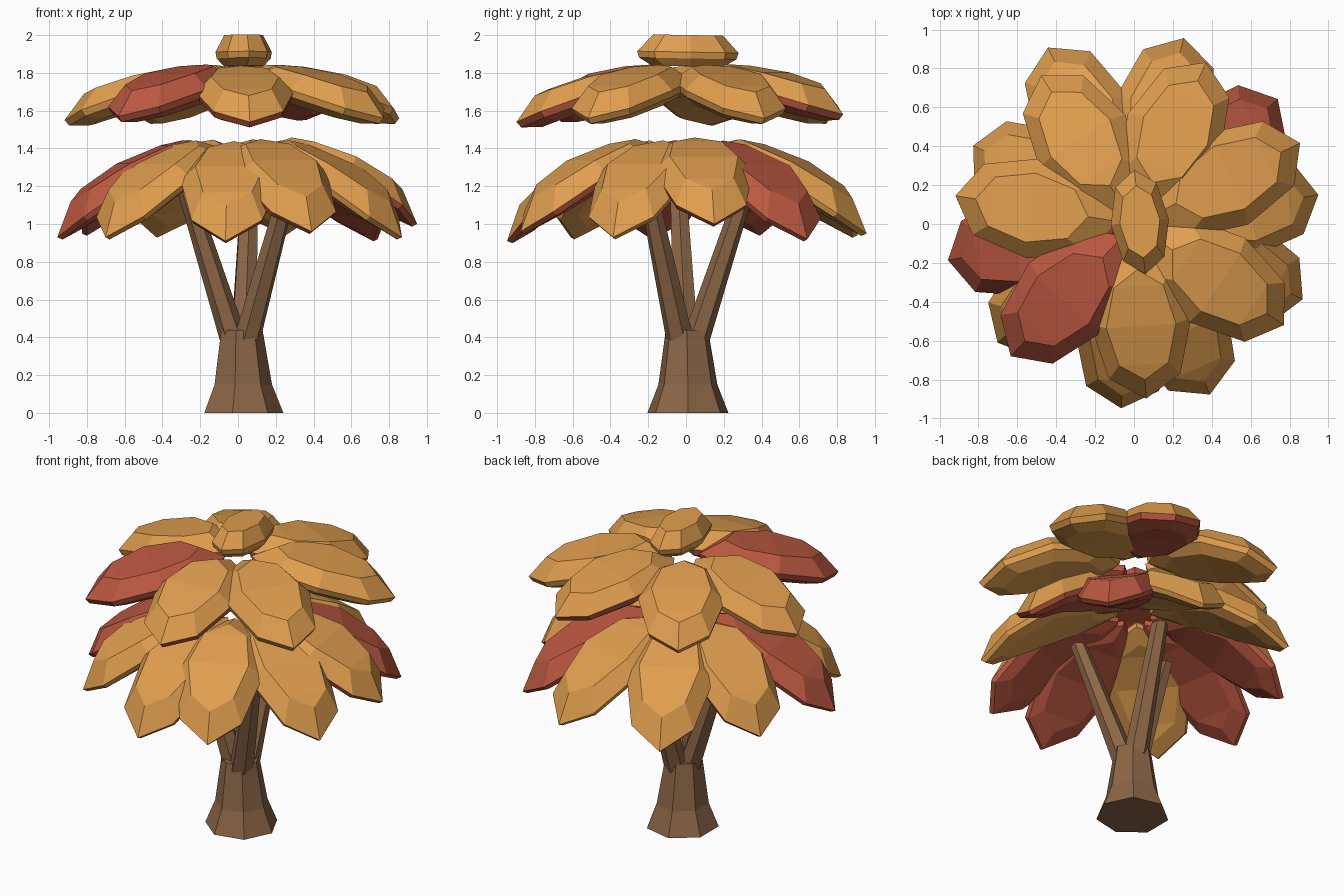
import bpy, bmesh, math
from mathutils import Vector

if "Cube" in bpy.data.objects:
    bpy.data.objects.remove(bpy.data.objects["Cube"])


def material(name, rgb):
    m = bpy.data.materials.new(name)
    m.diffuse_color = (*rgb, 1.0)
    m.use_nodes = True
    m.node_tree.nodes["Principled BSDF"].inputs["Base Color"].default_value = m.diffuse_color
    return m


ORANGE = material("autumn orange", (0.74, 0.34, 0.077))
RED = material("autumn red", (0.50, 0.098, 0.052))
BARK = material("brown bark", (0.262, 0.133, 0.062))


def finish(name, bm, mats):
    bmesh.ops.recalc_face_normals(bm, faces=bm.faces[:])
    me = bpy.data.meshes.new(name)
    bm.to_mesh(me)
    bm.free()
    for m in mats:
        me.materials.append(m)
    ob = bpy.data.objects.new(name, me)
    bpy.context.collection.objects.link(ob)
    return ob


def bridge(bm, a, b, mat=0):
    n = len(a)
    for i in range(n):
        j = (i + 1) % n
        bm.faces.new((a[i], a[j], b[j], b[i])).material_index = mat


def tube(name, sides, rings, phase=0.0):
    """Loft of horizontal polygons: (x, y, z, radius)."""
    bm = bmesh.new()
    loops = []
    for x, y, z, r in rings:
        loops.append([bm.verts.new((x + r * math.cos(phase + math.tau * i / sides),
                                    y + r * math.sin(phase + math.tau * i / sides), z))
                      for i in range(sides)])
    for a, b in zip(loops, loops[1:]):
        bridge(bm, a, b)
    bm.faces.new(loops[0])
    bm.faces.new(loops[-1])
    return finish(name, bm, [BARK])


def leaf(name, angle, inner, tip, half_w, bend, up, down, top, under, origin=(0, 0)):
    """Eight-sided bent pad running from inner (r, z) to tip (r, z) at an angle."""
    a = math.radians(angle)
    out, side = Vector((math.cos(a), math.sin(a), 0)), Vector((-math.sin(a), math.cos(a), 0))
    p0 = out * inner[0] + Vector((origin[0], origin[1], inner[1]))
    p1 = out * tip[0] + Vector((origin[0], origin[1], tip[1]))
    mid, half = (p0 + p1) / 2, (p1 - p0) / 2
    nrm = half.cross(side).normalized()
    bm = bmesh.new()
    loops = []
    for scale, h in ((0.69, up), (1.0, 0.0), (0.96, -0.45 * down), (0.70, -down)):
        ring = []
        for i in range(8):
            t = math.tau * i / 8
            s, w = scale * math.cos(t), scale * math.sin(t)
            ring.append(bm.verts.new(mid + half * s + side * (half_w * w)
                                     + nrm * (h + bend * (1 - s * s))))
        loops.append(ring)
    bridge(bm, loops[0], loops[1], 0)
    bridge(bm, loops[1], loops[2], 1)
    bridge(bm, loops[2], loops[3], 1)
    # caps as cross strips so the bend stays clean
    for ring, mat in ((loops[0], 0), (loops[3], 1)):
        for idx in ((0, 1, 7), (1, 2, 6, 7), (2, 3, 5, 6), (3, 4, 5)):
            bm.faces.new([ring[i] for i in idx]).material_index = mat
    return finish(name, bm, [top, under])


# Trunk and three branches
tube("trunk", 7, [(0.02, 0.01, 0, 0.22), (0.02, 0.01, 0.15, 0.16), (0.015, 0.005, 0.44, 0.115)])
for i, (bx, by, tx, ty) in enumerate(((-0.02, 0.0, -0.27, -0.04),
                                      (0.045, -0.03, 0.26, -0.2),
                                      (0.03, 0.05, 0.06, 0.31))):
    tube(f"branch_{i + 1}", 6, [(bx, by, 0.38, 0.075), (tx, ty, 1.17, 0.05)], 0.3 * i)

# Lower ring of leaves: angle, tip radius, tip height, top and underside colour
LOWER = ((116, 1.01, 0.94, ORANGE, ORANGE), (75, 0.99, 0.95, ORANGE, ORANGE),
         (41, 0.98, 0.92, RED, RED), (9, 0.96, 1.0, ORANGE, RED),
         (-24, 0.95, 0.93, ORANGE, ORANGE), (-66, 0.96, 0.96, ORANGE, RED),
         (-94, 0.95, 0.91, ORANGE, RED), (-139, 0.93, 0.93, ORANGE, ORANGE),
         (-169, 0.975, 0.93, RED, RED), (154, 0.92, 0.95, ORANGE, RED))
for i, (ang, r, z, top, under) in enumerate(LOWER):
    leaf(f"lower_leaf_{i + 1}", ang, (0.10, 1.40), (r, z), 0.265, 0.09, 0.085, 0.07, top, under)

# Upper ring of leaves
UPPER = ((171, 0.93, 1.55, ORANGE, ORANGE), (122, 0.90, 1.56, ORANGE, ORANGE),
         (66, 0.91, 1.58, ORANGE, RED), (26, 0.95, 1.56, ORANGE, ORANGE),
         (-34, 0.93, 1.56, ORANGE, ORANGE), (-86, 0.90, 1.54, ORANGE, RED),
         (-133, 0.93, 1.57, RED, RED))
for i, (ang, r, z, top, under) in enumerate(UPPER):
    leaf(f"upper_leaf_{i + 1}", ang, (0.08, 1.77), (r, z), 0.26, 0.045, 0.085, 0.085, top, under)

# Small crown leaf on top
leaf("crown_leaf", 96, (-0.27, 1.915), (0.27, 1.905), 0.15, 0.0, 0.09, 0.075,
     ORANGE, ORANGE, (0.03, 0.01))
